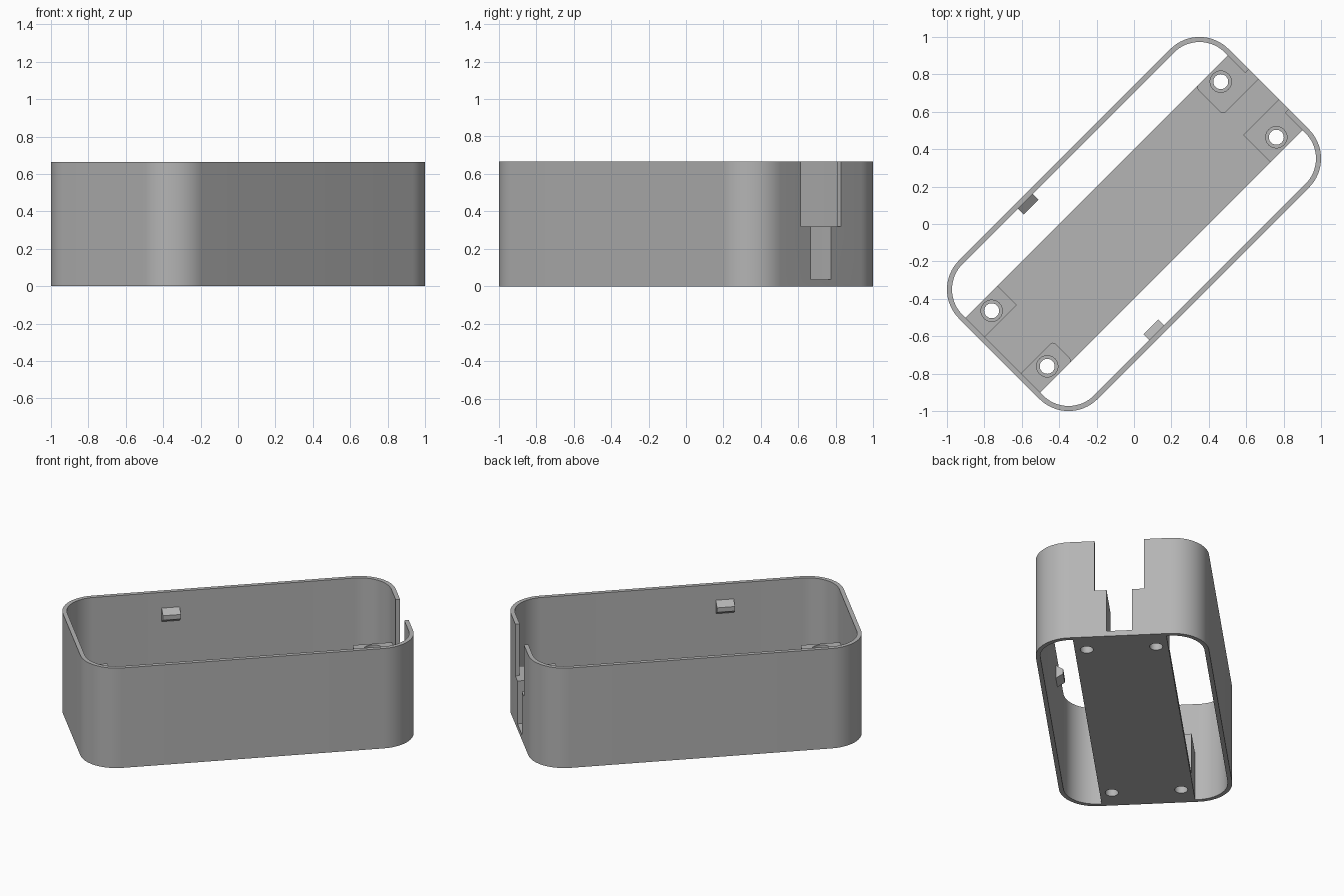
import bpy, bmesh, math
from mathutils import Matrix

if "Cube" in bpy.data.objects:
    bpy.data.objects.remove(bpy.data.objects["Cube"])

# Main dimensions: u runs along the box, v across it; everything is turned 45 degrees
L, W, R, T = 1.019, 0.524, 0.22, 0.027
H, FLOOR, POST = 0.665, 0.035, 0.32
FLOOR_W, HOLE_U, HOLE_V = 0.283, 0.866, 0.21
TURN = Matrix.Rotation(math.radians(45), 4, 'Z')

grey = bpy.data.materials.new("plain grey")
grey.diffuse_color = (0.46, 0.46, 0.46, 1)
grey.use_nodes = True
grey.node_tree.nodes["Principled BSDF"].inputs["Base Color"].default_value = grey.diffuse_color


def make(name, points, offset):
    """Closed solid: a flat outline swept along an offset."""
    bm = bmesh.new()
    face = bm.faces.new([bm.verts.new(p) for p in points])
    swept = bmesh.ops.extrude_face_region(bm, geom=[face])["geom"]
    verts = [g for g in swept if isinstance(g, bmesh.types.BMVert)]
    bmesh.ops.translate(bm, verts=verts, vec=offset)
    bmesh.ops.recalc_face_normals(bm, faces=bm.faces)
    bm.transform(TURN)
    mesh = bpy.data.meshes.new(name)
    bm.to_mesh(mesh)
    bm.free()
    mesh.materials.append(grey)
    obj = bpy.data.objects.new(name, mesh)
    bpy.context.collection.objects.link(obj)
    return obj


def outline(u0, u1, v0, v1, radii=(0, 0, 0, 0), steps=16):
    """Rectangle with its own radius at each corner, counter-clockwise."""
    pts = []
    corners = [(u1, v1, -1, -1), (u0, v1, 1, -1), (u0, v0, 1, 1), (u1, v0, -1, 1)]
    for k, ((u, v, su, sv), r) in enumerate(zip(corners, radii)):
        for i in range(steps + 1 if r else 1):
            a = math.pi / 2 * (k + i / steps)
            pts.append((u + su * r + r * math.cos(a), v + sv * r + r * math.sin(a)))
    return pts


def prism(name, pts, z0, z1):
    return make(name, [(u, v, z0) for u, v in pts], (0, 0, z1 - z0))


def box(name, u0, u1, v0, v1, z0, z1):
    return prism(name, outline(u0, u1, v0, v1), z0, z1)


def cylinder(u, v, r, z0, z1):
    ring = [2 * math.pi * i / 32 for i in range(32)]
    return prism("cutter", [(u + r * math.cos(a), v + r * math.sin(a)) for a in ring], z0, z1)


def cut(obj, cutter):
    mod = obj.modifiers.new("cut", 'BOOLEAN')
    mod.operation, mod.solver, mod.object = 'DIFFERENCE', 'EXACT', cutter
    bpy.context.view_layer.objects.active = obj
    bpy.ops.object.modifier_apply(modifier=mod.name)
    bpy.data.objects.remove(cutter)


# Rounded wall with a stepped slot in one end
wall = prism("outer_wall", outline(-L, L, -W, W, (R,) * 4), 0, H)
cut(wall, prism("cutter", outline(-L + T, L - T, -W + T, W - T, (R - T,) * 4), -0.1, H + 0.1))
cut(wall, box("cutter", L - 0.1, L + 0.1, -0.15, 0.15, POST, H + 0.1))
cut(wall, box("cutter", L - 0.1, L + 0.1, -0.076, 0.076, FLOOR, POST + 0.1))

# Floor strip between the two ends
floor = box("floor_strip", -L + T, L - T, -FLOOR_W, FLOOR_W, 0, FLOOR)

# Corner posts, each bored with a counterbored screw hole
posts = []
for end in (-1, 1):
    for side in (-1, 1):
        u0, u1 = sorted((end * 0.75, end * (L - T)))
        v0, v1 = sorted((side * (0.077 if end > 0 else 0.137), side * FLOOR_W))
        f = 0.018 if end == side else 0
        radii = (0, f, f, 0) if end > 0 else (f, 0, 0, f)
        post = prism("screw_post", outline(u0, u1, v0, v1, radii, 4), FLOOR, POST)
        hu, hv = end * HOLE_U, side * HOLE_V
        cut(post, cylinder(hu, hv, 0.04, -0.1, H))
        cut(post, cylinder(hu, hv, 0.057, POST - 0.1, H))
        cut(floor, cylinder(hu, hv, 0.04, -0.1, 0.1))
        posts.append(post)

# Wedge-shaped lid catches on the long walls
for side in (-1, 1):
    a, b = side * (W - T), side * (W - T - 0.045)
    profile = [(a, 0.56), (b, 0.53), (b, 0.50), (a, 0.47)]
    make("lid_catch", [(-0.38, v, z) for v, z in profile], (0.11, 0, 0))

# Smooth the curved surfaces, keep edges crisp
for obj in [wall, floor] + posts:
    bpy.ops.object.select_all(action='DESELECT')
    obj.select_set(True)
    bpy.context.view_layer.objects.active = obj
    bpy.ops.object.shade_smooth_by_angle(angle=math.radians(30))
